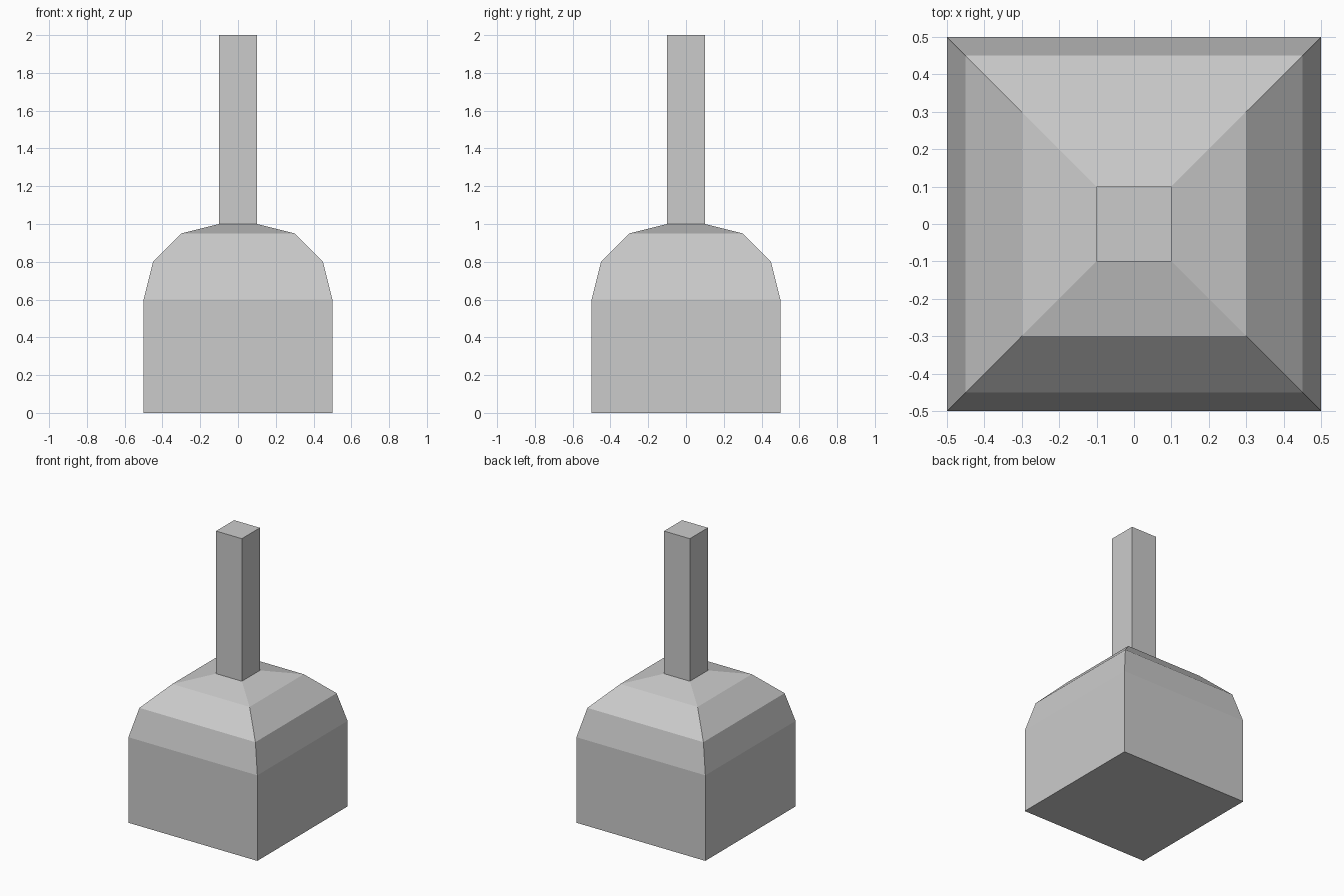
import bpy, bmesh

if "Cube" in bpy.data.objects:
    bpy.data.objects.remove(bpy.data.objects["Cube"])

grey = bpy.data.materials.new("plain grey")
grey.diffuse_color = (0.6, 0.6, 0.6, 1)
grey.use_nodes = True
grey.node_tree.nodes["Principled BSDF"].inputs["Base Color"].default_value = grey.diffuse_color


def square_loft(name, profile):
    """Stack square rings given as (half width, height), closed at both ends."""
    bm = bmesh.new()
    rings = [[bm.verts.new((sx * w, sy * w, z))
              for sx, sy in ((-1, -1), (1, -1), (1, 1), (-1, 1))]
             for w, z in profile]
    for low, high in zip(rings, rings[1:]):
        for i in range(4):
            j = (i + 1) % 4
            bm.faces.new((low[i], low[j], high[j], high[i]))
    bm.faces.new(rings[0][::-1])
    bm.faces.new(rings[-1])
    bmesh.ops.recalc_face_normals(bm, faces=bm.faces)
    mesh = bpy.data.meshes.new(name)
    bm.to_mesh(mesh)
    bm.free()
    mesh.materials.append(grey)
    obj = bpy.data.objects.new(name, mesh)
    bpy.context.collection.objects.link(obj)
    return obj


# Square body, stepped domed shoulders and tall square neck in one shell
square_loft("body_and_neck", [
    (0.5, 0.0), (0.5, 0.6),      # straight walls
    (0.45, 0.8), (0.3, 0.95),    # faceted shoulders
    (0.1, 1.0), (0.1, 2.0),      # neck
])
